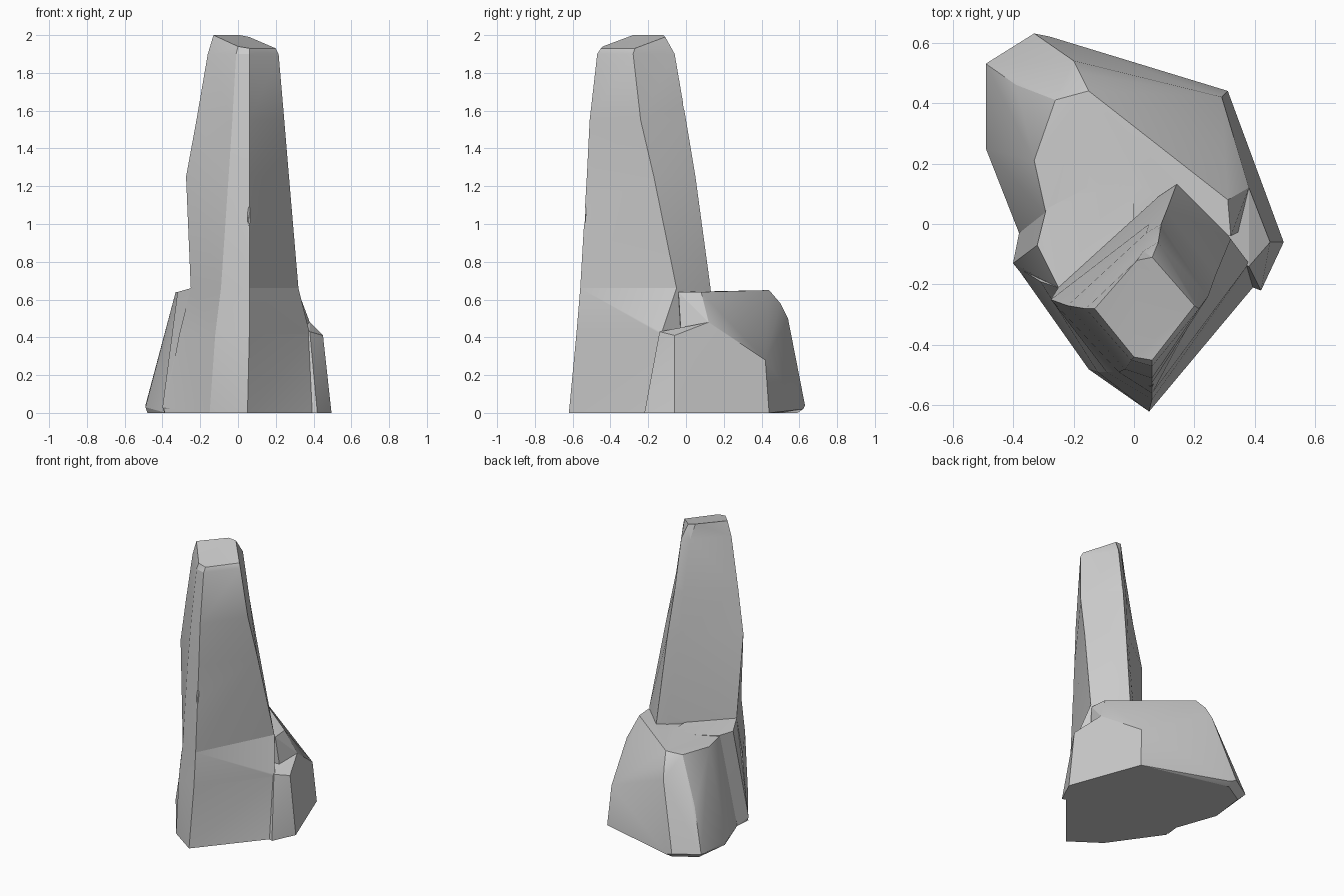
import bpy, bmesh
from mathutils import Vector

if "Cube" in bpy.data.objects:
    bpy.data.objects.remove(bpy.data.objects["Cube"])


def to_object(bm, name):
    bmesh.ops.recalc_face_normals(bm, faces=bm.faces)
    me = bpy.data.meshes.new(name)
    bm.to_mesh(me)
    bm.free()
    ob = bpy.data.objects.new(name, me)
    bpy.context.collection.objects.link(ob)
    return ob


def loft(name, rings):
    bm = bmesh.new()
    loops = [[bm.verts.new(p) for p in ring] for ring in rings]
    n = len(loops[0])
    for lo, hi in zip(loops, loops[1:]):
        for i in range(n):
            j = (i + 1) % n
            bm.faces.new((lo[i], lo[j], hi[j], hi[i]))
    bm.faces.new(loops[0][::-1])
    bm.faces.new(loops[-1])
    bmesh.ops.triangulate(bm, faces=bm.faces)
    return to_object(bm, name)


def hull(name, pts):
    bm = bmesh.new()
    for p in pts:
        bm.verts.new(p)
    bmesh.ops.convex_hull(bm, input=bm.verts)
    bmesh.ops.delete(bm, geom=[v for v in bm.verts if not v.link_faces], context='VERTS')
    return to_object(bm, name)


def chip(name, centre, size):
    bm = bmesh.new()
    bmesh.ops.create_icosphere(bm, subdivisions=1, radius=1)
    for v in bm.verts:
        v.co = Vector(centre) + Vector(a * b for a, b in zip(v.co, size))
    return to_object(bm, name)


def combine(target, other, op):
    bpy.context.view_layer.objects.active = target
    mod = target.modifiers.new(op, 'BOOLEAN')
    mod.operation, mod.solver, mod.object = op, 'EXACT', other
    bpy.ops.object.modifier_apply(modifier=mod.name)
    bpy.data.objects.remove(other)


# Tall tapering spire: six-sided sections from the ground up
sections = {
    0.0: [(-.15, -.48), (.05, -.62), (.46, -.13), (.2, .2), (.1, .15), (-.39, -.14)],
    0.42: [(-.12, -.49), (.06, -.58), (.38, -.13), (.17, .15), (.1, .1), (-.31, -.19)],
    0.66: [(-.09, -.49), (.06, -.56), (.32, -.05), (.14, .13), (.08, .09), (-.25, -.21)],
    1.25: [(-.05, -.49), (.06, -.525), (.27, -.17), (.11, .05), (.05, 0), (-.275, -.25)],
    1.55: [(-.03, -.48), (.06, -.51), (.245, -.24), (.09, 0), (.04, -.03), (-.22, -.27)],
    1.9: [(-.01, -.45), (.06, -.47), (.215, -.28), (.08, -.06), (.03, -.09), (-.16, -.28)],
}
rings = [[(x, y, z) for x, y in ring] for z, ring in sections.items()]
rings.append([(0, -.44, 1.94), (.06, -.45, 1.93), (.2, -.27, 1.93),
              (.06, -.11, 1.99), (.01, -.12, 2.0), (-.13, -.28, 2.0)])
rock = loft("rock_spire", rings)

# Low boulder behind the spire, with a flat shelf on top
shelf = hull("back_shelf", [
    (-.33, .21, .64), (-.26, .41, .64), (-.15, .44, .65), (.31, .08, .64), (.32, -.04, .64),
    (-.29, .03, .64), (-.18, .5, .58), (-.2, .54, .5), (-.39, .46, .33), (.38, .12, .48),
    (.29, .42, .28), (.31, .44, 0), (-.28, .62, .02), (-.33, .63, .04), (-.49, .53, .04),
    (-.49, .25, .03), (-.48, .25, 0), (-.45, .5, 0), (-.3, .59, 0), (-.38, -.03, 0), (.4, 0, 0)])

# Left shoulder joining shelf and spire
shoulder = hull("left_shoulder", [
    (-.32, -.07, .64), (-.29, .05, .645), (-.4, -.13, .03), (-.39, -.12, 0), (-.38, -.03, 0),
    (-.25, -.21, .66), (-.2, -.38, 0), (0, -.3, 0), (0, -.2, .66), (0, .2, .64), (0, .2, 0)])

# Right corner ledge
ledge = hull("right_ledge", [
    (.495, -.06, 0), (.45, -.06, .41), (.38, .12, .48), (.38, -.14, .43), (.42, -.22, 0),
    (.31, .44, 0), (.29, .42, .28), (.1, -.1, 0), (.1, 0, .45)])

for part in (shelf, shoulder, ledge):
    combine(rock, part, 'UNION')

# Small chips knocked out of the edges
for centre, size in (((.06, .01, 1.64), (.05, .04, .06)),
                     ((.06, -.55, 1.05), (.02, .025, .08))):
    combine(rock, chip("chip_cutter", centre, size), 'DIFFERENCE')

# Soft faces with crisp edges
bpy.ops.object.select_all(action='DESELECT')
rock.select_set(True)
bpy.context.view_layer.objects.active = rock
bpy.ops.object.shade_smooth_by_angle(angle=0.35)
